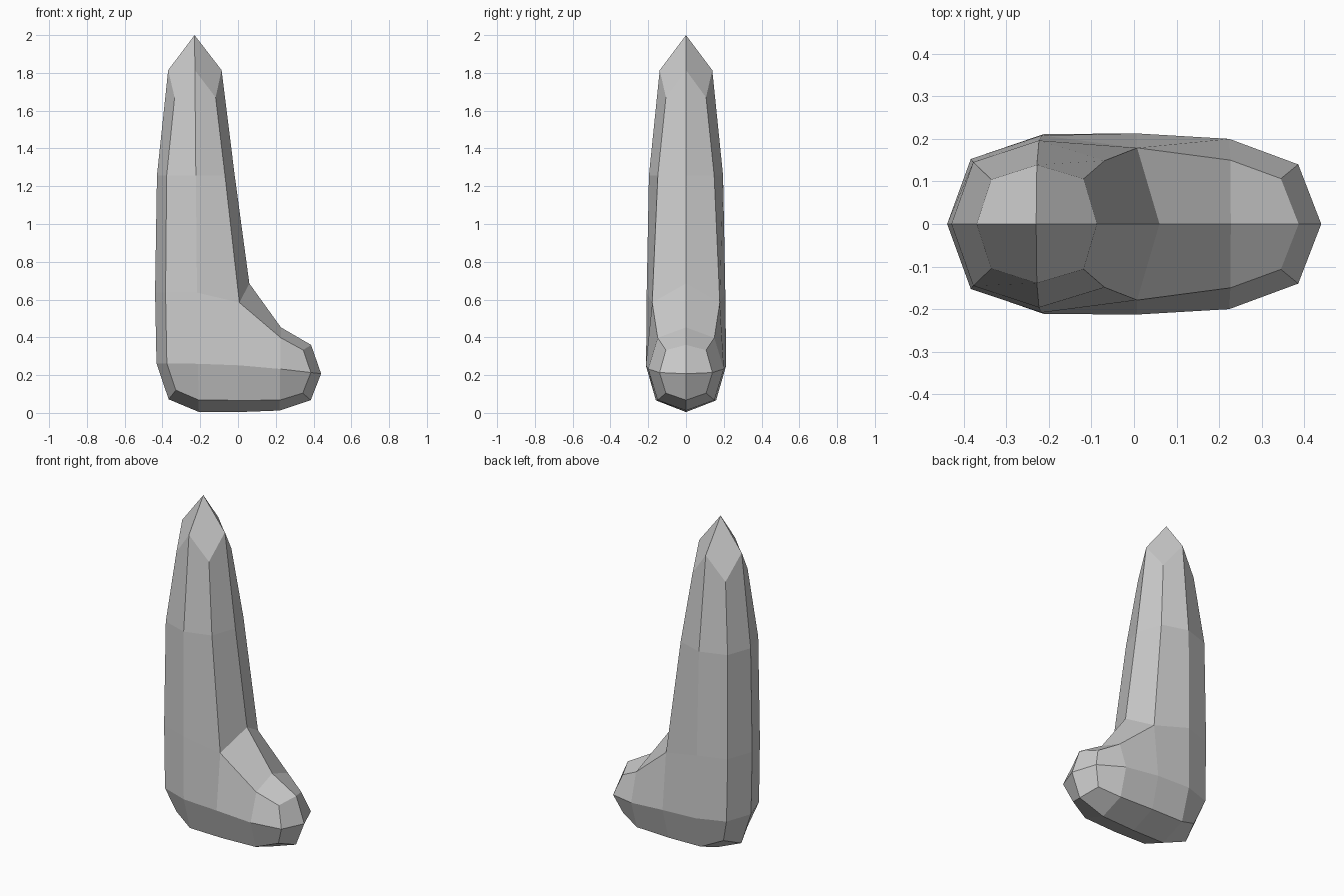
import bpy
import bmesh

if "Cube" in bpy.data.objects:
    bpy.data.objects.remove(bpy.data.objects["Cube"])

# Coarse boot cage: outline points as (x, z, half width)
outline = [
    (-0.415, 0.01, 0.20),   # heel, bottom
    (0.00, 0.00, 0.22),     # arch, bottom
    (0.44, 0.025, 0.18),    # toe, bottom
    (0.44, 0.39, 0.18),     # toe, top
    (0.015, 0.515, 0.22),   # instep
    (-0.05, 2.00, 0.18),    # shaft top, front
    (-0.41, 2.00, 0.18),    # shaft top, back
    (-0.448, 0.515, 0.205), # ankle, back
]
side_quads = [(0, 1, 4, 7), (1, 2, 3, 4), (7, 4, 5, 6)]  # heel, toe, shaft

bm = bmesh.new()
near = [bm.verts.new((x, -w, z)) for x, z, w in outline]
far = [bm.verts.new((x, w, z)) for x, z, w in outline]
for quad in side_quads:
    bm.faces.new([near[i] for i in quad])
    bm.faces.new([far[i] for i in reversed(quad)])
for i in range(len(outline)):
    j = (i + 1) % len(outline)
    bm.faces.new((near[j], near[i], far[i], far[j]))
bmesh.ops.recalc_face_normals(bm, faces=bm.faces[:])

mesh = bpy.data.meshes.new("boot_shape")
bm.to_mesh(mesh)
bm.free()
boot = bpy.data.objects.new("boot_shape", mesh)
bpy.context.collection.objects.link(boot)

# One rounding step, left flat shaded
rounding = boot.modifiers.new("rounding", 'SUBSURF')
rounding.levels = rounding.render_levels = 1
rounding.use_limit_surface = False
